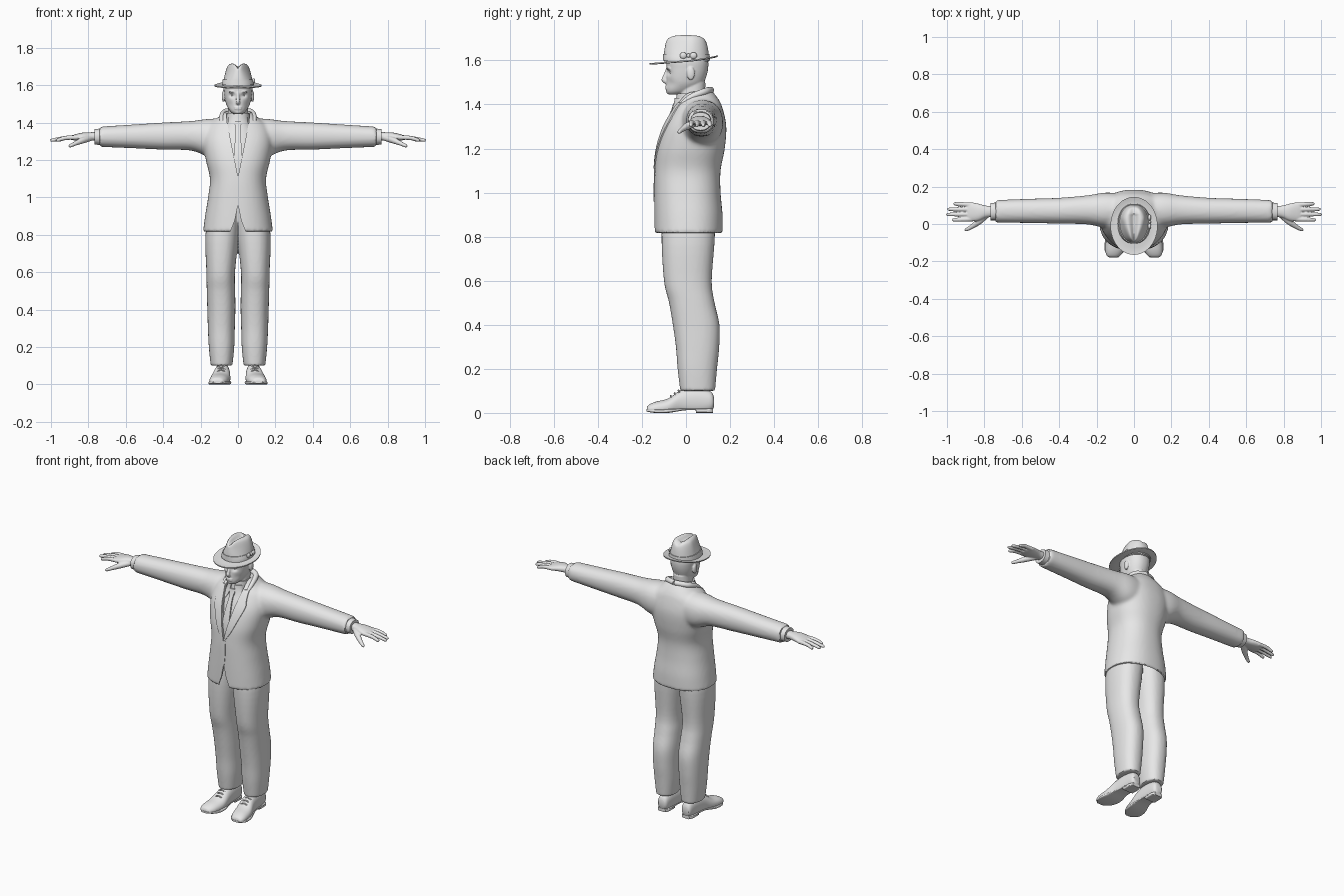
import bpy
import bmesh
from math import cos, sin, pi, exp, copysign
from mathutils import Vector

if "Cube" in bpy.data.objects:
    bpy.data.objects.remove(bpy.data.objects["Cube"], do_unlink=True)

grey = bpy.data.materials.new("plain grey")
grey.use_nodes = True
grey.diffuse_color = (.8, .8, .8, 1)
grey.node_tree.nodes["Principled BSDF"].inputs["Base Color"].default_value = (.8, .8, .8, 1)


def finish(name, bm):
    """Turn a bmesh into a named object."""
    bmesh.ops.recalc_face_normals(bm, faces=bm.faces)
    mesh = bpy.data.meshes.new(name)
    bm.to_mesh(mesh)
    bm.free()
    mesh.materials.append(grey)
    obj = bpy.data.objects.new(name, mesh)
    bpy.context.collection.objects.link(obj)
    return obj


def skin(name, rows):
    """Closed surface through loops of points, capped at both ends."""
    bm = bmesh.new()
    loops = [[bm.verts.new(p) for p in row] for row in rows]
    for a, b in zip(loops, loops[1:]):
        for i in range(len(a)):
            bm.faces.new((a[i - 1], a[i], b[i], b[i - 1]))
    bm.faces.new(loops[0])
    bm.faces.new(loops[-1])
    return finish(name, bm)


def ease(secs, steps):
    """Catmull-Rom interpolation of tuples."""
    out = []
    padded = [secs[0]] + list(secs) + [secs[-1]]
    for a, b, c, d in zip(padded, padded[1:], padded[2:], padded[3:]):
        for k in range(steps):
            t = k / steps
            out.append([q + t * ((r - p) / 2 + t * (p - 2.5 * q + 2 * r - s / 2
                       + t * (1.5 * (q - r) + (s - p) / 2)))
                        for p, q, r, s in zip(a, b, c, d)])
    return out + [list(secs[-1])]


def loft(name, axis, secs, power=2.2, seg=40, steps=5):
    """Loft rounded sections (position, u min, u max, v min, v max) along an axis."""
    rows = []
    for t, u0, u1, v0, v1 in ease(secs, steps):
        row = []
        for i in range(seg):
            c, s = cos(2 * pi * i / seg), sin(2 * pi * i / seg)
            u = (u0 + u1 + (u1 - u0) * copysign(abs(c) ** (2 / power), c)) / 2
            v = (v0 + v1 + (v1 - v0) * copysign(abs(s) ** (2 / power), s)) / 2
            row.append({"x": (t, u, v), "y": (u, t, v), "z": (u, v, t)}[axis])
        rows.append(row)
    return skin(name, rows)


def upright(name, secs, **kw):
    """Loft up z from symmetric sections (z, half width, front, back)."""
    return loft(name, "z", [(z, -w, w, f, b) for z, w, f, b in secs], **kw)


def tube(name, path, seg=12, steps=4):
    """Round tapered tube through (x, y, z, radius) points."""
    pts = ease(path, steps)
    rows = []
    for i, p in enumerate(pts):
        a, b = pts[max(i - 1, 0)], pts[min(i + 1, len(pts) - 1)]
        d = (Vector(b[:3]) - Vector(a[:3])).normalized()
        side = d.cross(Vector((0, .3, 1))).normalized()
        up = side.cross(d)
        rows.append([Vector(p[:3]) + p[3] * (side * cos(2 * pi * k / seg) + up * sin(2 * pi * k / seg))
                     for k in range(seg)])
    return skin(name, rows)


def ball(name, centre, size):
    bm = bmesh.new()
    bmesh.ops.create_uvsphere(bm, u_segments=20, v_segments=12, radius=1)
    for v in bm.verts:
        v.co = Vector(a * b for a, b in zip(v.co, size)) + Vector(centre)
    return finish(name, bm)


def prism(name, outline, y0, y1):
    return skin(name, [[(x, y, z) for x, z in outline] for y in (y0, y1)])


def strip(name, target, rows, lift=.006, cols=6):
    """Thin cloth piece (z, x start, x end) laid on the front of a target."""
    out, y = [], 0
    for z, xa, xb in ease(rows, 5):
        front = []
        for k in range(cols + 1):
            x = xa + (xb - xa) * k / cols
            hit, loc, _, _ = target.ray_cast(Vector((x, -1, z)), Vector((0, 1, 0)))
            y = loc.y if hit else y
            front.append(Vector((x, y - lift, z)))
        back = [p + Vector((0, lift + .006, 0)) for p in reversed(front)]
        out.append(front + back)
    return skin(name, out)


def apply(obj, others=()):
    bpy.ops.object.select_all(action='DESELECT')
    for o in (obj, *others):
        o.select_set(True)
    bpy.context.view_layer.objects.active = obj
    if others:
        bpy.ops.object.join()
    else:
        bpy.ops.object.convert(target='MESH')
    bpy.context.view_layer.update()


def fuse(name, parts, voxel, rounds):
    """Merge overlapping parts into one soft surface."""
    obj = parts[0]
    apply(obj, parts[1:])
    obj.name = name
    mod = obj.modifiers.new("merge", 'REMESH')
    mod.mode, mod.voxel_size = 'VOXEL', voxel
    mod = obj.modifiers.new("soften", 'SMOOTH')
    mod.iterations = rounds
    apply(obj)
    return obj


def cut(obj, cutter):
    mod = obj.modifiers.new("cut", 'BOOLEAN')
    mod.operation, mod.solver, mod.object = 'DIFFERENCE', 'EXACT', cutter
    apply(obj)
    bpy.data.objects.remove(cutter, do_unlink=True)


def mirror(obj, label=None):
    """Copy a part to the other side."""
    twin = obj.copy()
    twin.data = obj.data.copy()
    for v in twin.data.vertices:
        v.co.x *= -1
    twin.data.flip_normals()
    twin.name = label or obj.name.replace("left", "right")
    bpy.context.collection.objects.link(twin)
    return twin


def pair(obj):
    return [obj, mirror(obj)]


# Jacket body and sleeves
body = upright("body", [(.815, .187, -.143, .167), (.9, .176, -.144, .166), (1, .16, -.144, .157),
                        (1.1, .15, -.142, .157), (1.2, .172, -.132, .176), (1.3, .185, -.102, .183),
                        (1.38, .165, -.058, .167), (1.42, .115, -.035, .15), (1.46, .068, -.012, .12)],
               power=2.3, seg=64)
sleeve = loft("left_sleeve", "x", [(.03, -.01, .16, 1.21, 1.42), (.15, -.02, .168, 1.215, 1.42),
                                   (.25, -.002, .153, 1.25, 1.408), (.4, .002, .14, 1.255, 1.4),
                                   (.55, .005, .135, 1.262, 1.39), (.74, .008, .128, 1.27, 1.378)])
jacket = fuse("jacket", [body] + pair(sleeve), .01, 5)

# Lapels, front overlap and collar roll
pair(strip("left_lapel", jacket, [(1.11, .0, .006), (1.17, .012, .045), (1.25, .03, .08),
                                  (1.32, .045, .105), (1.36, .053, .1), (1.41, .064, .095)]))
strip("front_overlap", jacket, [(1.11, -.012, .012), (1.03, -.01, .012), (.96, -.006, .006)], lift=.003)
roll = tube("left_collar", [(.085, -.035, 1.39, .008), (.086, .02, 1.432, .014),
                            (.066, .085, 1.458, .016), (0, .112, 1.465, .016)])
pair(roll)

# Neck opening, hem hollow and cutaway
cut(jacket, prism("neck_cutter", [(0, 1.11), (.058, 1.4), (.07, 1.52), (-.07, 1.52), (-.058, 1.4)], -.4, .04))
cut(jacket, upright("hem_cutter", [(.77, .183, -.134, .157), (.9, .166, -.134, .156), (.97, .15, -.13, .15)]))
cut(jacket, prism("front_cutter", [(0, .96), (.016, .88), (.05, .79), (-.05, .79), (-.016, .88)], -.4, 0))

# Shirt, tie and shirt collar
shirt = upright("shirt", [(1.04, .11, -.125, .1), (1.2, .12, -.118, .12), (1.3, .12, -.09, .13),
                          (1.37, .09, -.06, .12), (1.41, .066, -.048, .1), (1.45, .06, -.042, .095)])
bpy.context.view_layer.update()
strip("tie", shirt, [(1.1, -.016, .016), (1.22, -.022, .022), (1.34, -.013, .013),
                     (1.36, -.013, .013), (1.405, -.02, .02)], lift=.009)
pair(strip("left_collar_point", shirt, [(1.345, .04, .046), (1.38, .022, .056), (1.43, .012, .05)], lift=.008))

# Trousers
leg = loft("left_leg", "z", [(.1, .03, .146, -.026, .132), (.2, .02, .156, -.038, .141),
                             (.3, .017, .161, -.046, .151), (.4, .014, .164, -.06, .152),
                             (.5, .015, .167, -.077, .13), (.6, .016, .169, -.1, .117),
                             (.8, -.004, .174, -.111, .131), (.96, -.01, .145, -.1, .13)], power=2.3)
fuse("trousers", pair(leg), .008, 4)

# Shoes with soles, heels and laces
shoe = loft("left_shoe", "y", [(.126, .062, .105, .025, .075), (.11, .05, .116, .005, .098),
                               (.05, .045, .122, -.01, .115), (-.02, .042, .13, -.01, .105),
                               (-.08, .042, .148, -.015, .066), (-.14, .056, .153, -.015, .05),
                               (-.17, .075, .145, -.005, .036), (-.178, .09, .13, .008, .022)])
for v in shoe.data.vertices:
    v.co.z = max(v.co.z, .014)
pair(shoe)
pair(loft("left_sole", "y", [(.12, .06, .108, .01, .02), (.09, .045, .122, .01, .02),
                             (0, .046, .126, .012, .02), (-.08, .036, .153, 0, .018),
                             (-.14, .05, .157, 0, .016), (-.18, .085, .132, .006, .017)], power=5))
pair(loft("left_heel", "y", [(.122, .058, .11, 0, .02), (.1, .046, .121, 0, .02), (.045, .046, .122, 0, .02)], power=5))
for k in range(3):
    y, z = -.03 - .018 * k, .1 - .012 * k
    pair(tube(f"left_lace_{k + 1}", [(.068, y, z - .008, .004), (.09, y - .004, z + .002, .004),
                                     (.112, y, z - .008, .004)], seg=8))

# Shirt cuffs and hands
pair(loft("left_cuff", "x", [(.72, .02, .116, 1.278, 1.37), (.768, .02, .112, 1.283, 1.364)]))
palm = loft("left_palm", "x", [(.74, .038, .096, 1.3, 1.349), (.79, .034, .098, 1.304, 1.348),
                               (.83, .018, .108, 1.304, 1.346), (.87, .014, .116, 1.304, 1.337),
                               (.893, .02, .112, 1.308, 1.33)])
fingers = [tube("finger", [(.86, a, 1.32, .012), (.92, (a + b) / 2, 1.318, .0115),
                           (tip - .008, b, 1.306, .009), (tip, b, 1.304, .004)])
           for a, b, tip in ((.026, .022, .972), (.052, .051, 1.002), (.078, .079, .995), (.103, .108, .965))]
thumb = tube("thumb", [(.785, .05, 1.318, .016), (.83, .012, 1.305, .017),
                       (.87, -.016, 1.288, .012), (.898, -.031, 1.275, .009), (.905, -.034, 1.272, .004)])
pair(fuse("left_hand", [palm, thumb] + fingers, .004, 2))

# Head with neck, nose, lips, brow and ears
skull = upright("head", [(1.446, .025, -.082, -.01), (1.46, .042, -.09, .03), (1.49, .06, -.09, .074),
                         (1.52, .069, -.089, .09), (1.56, .075, -.088, .1), (1.6, .077, -.088, .1),
                         (1.65, .066, -.075, .085)], seg=48)
neck = upright("neck", [(1.36, .06, -.03, .1), (1.42, .054, -.034, .088), (1.5, .052, -.03, .088)])
nose = tube("nose", [(0, -.082, 1.566, .007), (0, -.093, 1.535, .009), (0, -.1, 1.513, .012), (0, -.086, 1.502, .011)])
lips = [ball("lip", (0, -.088, z), (.021, .007, .0045)) for z in (1.473, 1.482)]
chin = ball("chin", (0, -.078, 1.458), (.02, .012, .012))
brow = ball("brow", (.03, -.078, 1.563), (.022, .011, .006))
ear = ball("ear", (.078, .022, 1.54), (.009, .018, .03))
head = fuse("head", [skull, neck, nose, chin] + lips + pair(brow) + pair(ear), .004, 2)
for v in head.data.vertices:
    if v.co.y < -.03:
        far = ((abs(v.co.x) - .03) / .015) ** 2 + ((v.co.z - 1.544) / .011) ** 2
        hollow = ((abs(v.co.x) - .045) / .018) ** 2 + ((v.co.z - 1.495) / .02) ** 2
        v.co.y += .01 * exp(-far) + .005 * exp(-hollow)
pair(ball("left_eye", (.03, -.062, 1.545), (.012, .012, .007)))


def pinch(obj):
    """Narrow the hat toward its front and crease its top."""
    for v in obj.data.vertices:
        x, y, z = v.co
        height = min(max((z - 1.61) / .1, 0), 1)
        v.co.x *= 1 - height * min(max((.03 - y) / .12, 0), 1) * .5
        v.co.z -= .016 * height ** 3 * exp(-(x / .02) ** 2) * (1.3 if y < .05 else .9)


# Hat crown, band, bow and brim
crown = upright("hat_crown", [(1.595, .083, -.1, .105), (1.63, .078, -.1, .103), (1.67, .069, -.095, .097),
                              (1.697, .06, -.09, .089), (1.71, .05, -.078, .076), (1.716, .034, -.055, .055),
                              (1.717, .004, -.02, .02)], seg=48)
pinch(crown)
band = upright("hat_band", [(1.6, .087, -.105, .109), (1.63, .083, -.104, .107)], seg=48)
pinch(band)
for label, y, size in (("front", -.012, .016), ("back", .034, .016), ("knot", .011, .008)):
    ball(f"hat_bow_{label}", (.083, y, 1.622), (.009, size, .015 if size > .01 else .01))

brim_rows = []
for r, dz in ((.6, .003), (.75, .001), (.9, .001), (1, .003), (1, -.003), (.9, -.005), (.75, -.005), (.6, -.003)):
    row = []
    for k in range(48):
        a = 2 * pi * k / 48
        x, y = .126 * r * cos(a), -.01 + .155 * r * sin(a)
        row.append((x, y, 1.598 + .08 * y + .5 * max(y, 0) ** 2 + dz))
    brim_rows.append(row)
skin("hat_brim", brim_rows)

# Smooth shading with crisp edges
bpy.ops.object.select_all(action='DESELECT')
for o in bpy.context.collection.objects:
    if o.type == 'MESH' and grey.name in o.data.materials:
        o.select_set(True)
        bpy.context.view_layer.objects.active = o
bpy.ops.object.shade_smooth_by_angle(angle=.7)
